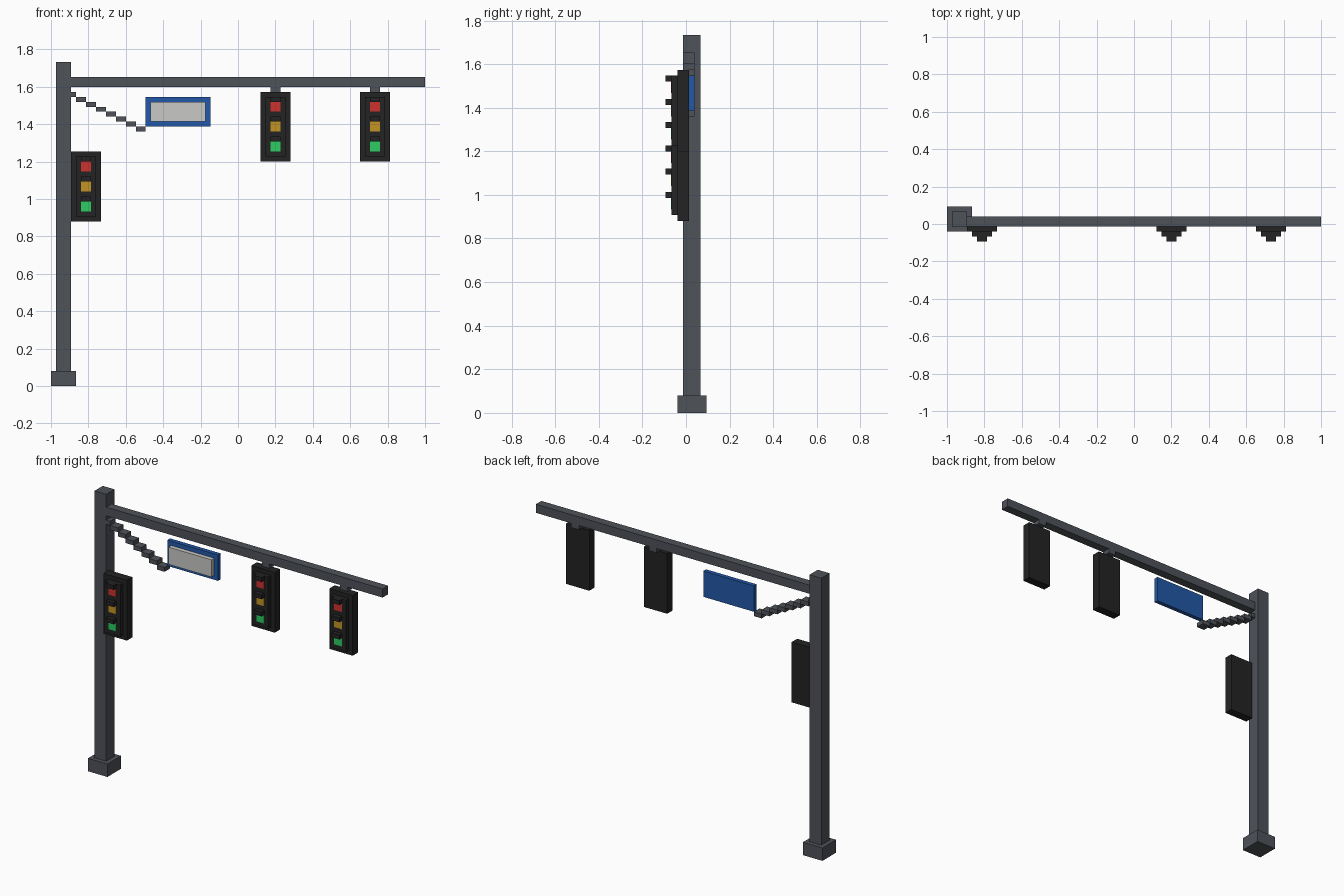
import bpy
from mathutils import Vector

if "Cube" in bpy.data.objects:
    bpy.data.objects.remove(bpy.data.objects["Cube"], do_unlink=True)

UNIT = 2 / 75                      # one block of the grid
ORIGIN = Vector((-37.5, 0, 0))     # left end of the base


def material(name, rgb):
    """Flat material from an sRGB colour."""
    lin = [(c / 12.92 if c <= 0.04045 else ((c + 0.055) / 1.055) ** 2.4)
           for c in (v / 255 for v in rgb)]
    m = bpy.data.materials.new(name)
    m.use_nodes = True
    m.diffuse_color = (*lin, 1)
    bsdf = m.node_tree.nodes["Principled BSDF"]
    bsdf.inputs["Base Color"].default_value = (*lin, 1)
    bsdf.inputs["Roughness"].default_value = 0.8
    return m


STEEL = material("steel grey", (78, 82, 89))
BLACK = material("housing black", (35, 35, 35))
RED = material("red lamp", (204, 50, 47))
AMBER = material("amber lamp", (195, 148, 36))
GREEN = material("green lamp", (46, 204, 98))
BLUE = material("sign blue", (34, 88, 168))
WHITE = material("sign white", (200, 200, 198))


def box(name, x, y, z, mat):
    """Box between (low, high) pairs in blocks."""
    low, high = (ORIGIN + Vector(p) for p in zip(x, y, z))
    bpy.ops.mesh.primitive_cube_add(size=1, location=(low + high) / 2 * UNIT)
    ob = bpy.context.object
    ob.name = name
    for v in ob.data.vertices:
        v.co *= UNIT
        for i in range(3):
            v.co[i] *= high[i] - low[i]
    ob.data.materials.append(mat)
    return ob


# Post and arm
box("base", (0, 5), (-1.5, 3.5), (0, 3), STEEL)
box("post", (1, 4), (-0.5, 2.5), (3, 65), STEEL)
box("arm", (4, 75), (-0.5, 1.5), (60, 62), STEEL)

# Stepped diagonal brace
for i in range(8):
    x, z = 3 + 2 * i, 58 - i
    box(f"brace_step_{i + 1}", (x, x + 2), (-0.5, 1.5), (z, z + 1), STEEL)

# Street sign
box("sign_board", (19, 32), (0.5, 1.5), (52, 58), BLUE)
box("sign_face", (20, 31), (-0.5, 0.5), (53, 57), WHITE)


def signal(name, x, z):
    """Three-lamp signal with its lower corner at x, z."""
    box(name + "_housing", (x, x + 6), (-1.5, 0.5), (z, z + 14), BLACK)
    box(name + "_panel", (x + 1, x + 5), (-2.5, -1.5), (z + 1, z + 13), BLACK)
    for lamp, mat, dz in (("green", GREEN, 2), ("amber", AMBER, 6), ("red", RED, 10)):
        low = z + dz
        box(f"{name}_{lamp}_lamp", (x + 2, x + 4), (-2.55, -2.4), (low, low + 2), mat)
        box(f"{name}_{lamp}_visor", (x + 2, x + 4), (-3.5, -2.5), (low + 2, low + 3), BLACK)


# Post signal and the two hanging ones
signal("post_signal", 4, 33)
for name, x in (("middle_signal", 42), ("end_signal", 62)):
    signal(name, x, 45)
    box(name + "_hanger", (x + 2, x + 4), (-0.5, 1.5), (59, 60), STEEL)
